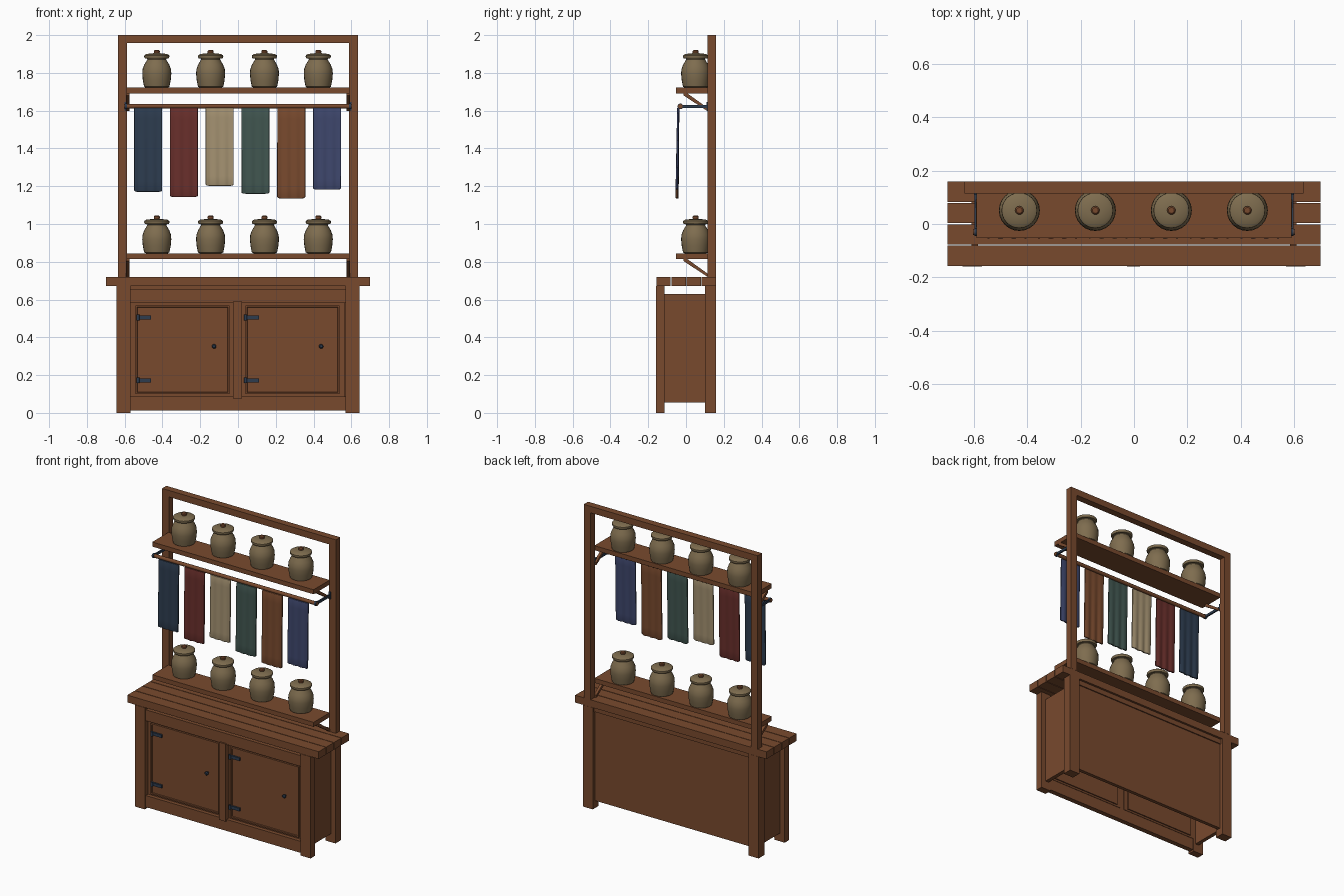
import bpy, bmesh, math
from mathutils import Vector

if "Cube" in bpy.data.objects:
    bpy.data.objects.remove(bpy.data.objects["Cube"], do_unlink=True)


def material(name, r, g, b):
    m = bpy.data.materials.new(name)
    m.use_nodes = True
    m.diffuse_color = (r, g, b, 1)
    m.node_tree.nodes["Principled BSDF"].inputs["Base Color"].default_value = (r, g, b, 1)
    return m


wood = material("brown wood", 0.19, 0.068, 0.027)
clay = material("clay", 0.21, 0.152, 0.078)
navy = material("dark navy", 0.026, 0.045, 0.078)
red = material("dull red", 0.14, 0.028, 0.024)
beige = material("beige", 0.37, 0.285, 0.165)
teal = material("grey teal", 0.052, 0.092, 0.08)
blue = material("dusty blue", 0.048, 0.062, 0.15)


def finish(name, bm, mat, smooth=False):
    bmesh.ops.recalc_face_normals(bm, faces=bm.faces)
    me = bpy.data.meshes.new(name)
    bm.to_mesh(me)
    bm.free()
    me.materials.append(mat)
    ob = bpy.data.objects.new(name, me)
    bpy.context.collection.objects.link(ob)
    if smooth:
        bpy.ops.object.select_all(action="DESELECT")
        ob.select_set(True)
        bpy.context.view_layer.objects.active = ob
        bpy.ops.object.shade_smooth_by_angle(angle=math.radians(40))
    return ob


def box(name, x, y, z, mat=wood):
    """Box from (min, max) pairs."""
    bm = bmesh.new()
    bmesh.ops.create_cube(bm, size=1)
    for v in bm.verts:
        v.co = Vector([(a + b) / 2 + c * (b - a) for (a, b), c in zip((x, y, z), v.co)])
    return finish(name, bm, mat)


def span(s, a, b):
    """A range on the side s (-1 or 1) of the centre line."""
    return tuple(sorted((s * a, s * b)))


def lathe(name, profile, centre, mat, axis="Z", sides=24):
    bm = bmesh.new()
    rings = []
    for r, h in profile:
        ring = []
        for i in range(sides):
            a = math.tau * i / sides
            p = Vector((r * math.cos(a), r * math.sin(a), h))
            if axis == "X":
                p = Vector((p.z, p.x, p.y))
            elif axis == "Y":
                p = Vector((p.x, -p.z, p.y))
            ring.append(bm.verts.new(p + Vector(centre)))
        rings.append(ring)
    for a, b in zip(rings, rings[1:]):
        for i in range(sides):
            j = (i + 1) % sides
            bm.faces.new((a[i], a[j], b[j], b[i]))
    bm.faces.new(rings[0])
    bm.faces.new(rings[-1])
    return finish(name, bm, mat, True)


def side_profile(name, points, x0, x1, mat=wood):
    """Extrude a (y, z) outline along x."""
    bm = bmesh.new()
    a = [bm.verts.new((x0, y, z)) for y, z in points]
    b = [bm.verts.new((x1, y, z)) for y, z in points]
    bm.faces.new(a)
    bm.faces.new(b)
    for i in range(len(a)):
        j = (i + 1) % len(a)
        bm.faces.new((a[i], a[j], b[j], b[i]))
    return finish(name, bm, mat)


# Counter top planks
for i in range(4):
    y = -0.157 + i * 0.08
    box("counter_plank", (-0.7, 0.7), (y, y + 0.076), (0.672, 0.72))

# Legs, side panels, uprights
for s in (-1, 1):
    box("front_leg", span(s, 0.57, 0.643), (-0.16, -0.113), (0, 0.672))
    box("back_leg", span(s, 0.57, 0.643), (0.1, 0.16), (0, 0.672))
    box("side_panel", span(s, 0.585, 0.61), (-0.113, 0.1), (0.055, 0.63))
    box("upright", span(s, 0.587, 0.636), (0.115, 0.16), (0.72, 2.0))

# Cabinet rails and back
box("top_rail", (-0.57, 0.57), (-0.15, -0.118), (0.583, 0.655))
box("bottom_rail", (-0.57, 0.57), (-0.15, -0.118), (0.012, 0.088))
box("centre_post", (-0.026, 0.022), (-0.16, -0.12), (0.077, 0.59))
box("back_panel", (-0.57, 0.57), (0.115, 0.138), (0.05, 0.64))
box("back_top_rail", (-0.57, 0.57), (0.112, 0.145), (0.64, 0.672))
box("frame_top", (-0.587, 0.587), (0.115, 0.16), (1.957, 2.0))

# Doors with raised panels, hinges and knobs
for x0, x1, hinge_x, knob_x in ((-0.555, -0.033, -0.535, -0.127), (0.028, 0.55, 0.035, 0.44)):
    box("door_stop", (x0 - 0.015, x1 + 0.015), (-0.125, -0.115), (0.088, 0.583))
    door = box("door", (x0 + 0.012, x1 - 0.012), (-0.138, -0.108), (0.1, 0.568))
    bm = bmesh.new()
    bm.from_mesh(door.data)
    front = [f for f in bm.faces if f.normal.y < -0.9]
    bmesh.ops.inset_region(bm, faces=front, thickness=0.012, depth=0)
    bmesh.ops.inset_region(bm, faces=front, thickness=0.003, depth=-0.006)
    bm.to_mesh(door.data)
    bm.free()
    for z in (0.172, 0.505):
        box("hinge_strap", (hinge_x, hinge_x + 0.075), (-0.143, -0.13), (z - 0.01, z + 0.01), navy)
        lathe("hinge_barrel", [(0.008, -0.015), (0.008, 0.015)], (hinge_x + 0.005, -0.143, z), navy, sides=10)
    lathe("door_knob", [(0.006, 0), (0.006, 0.01), (0.012, 0.014), (0.012, 0.02), (0.007, 0.025)],
          (knob_x, -0.13, 0.352), navy, "Y", 12)

# Shelves, diagonal braces, pots
POT = [(0.058, 0), (0.067, 0.005), (0.074, 0.04), (0.077, 0.075), (0.075, 0.098),
       (0.066, 0.122), (0.054, 0.142), (0.05, 0.15), (0.052, 0.158)]
LID = [(0.05, 0.153), (0.063, 0.155), (0.067, 0.163), (0.066, 0.171), (0.055, 0.178), (0.02, 0.182)]
KNOB = [(0.013, 0.178), (0.016, 0.186), (0.016, 0.194), (0.011, 0.199)]
for top in (0.845, 1.722):
    box("shelf", (-0.59, 0.59), (-0.053, 0.115), (top - 0.03, top))
    for s in (-1, 1):
        x0, x1 = span(s, 0.575, 0.593)
        u = top - 0.03
        side_profile("shelf_brace", [(-0.012, u), (-0.012, u - 0.012), (0.115, u - 0.095),
                                     (0.115, u - 0.078), (0.006, u)], x0, x1)
    for i in range(4):
        c = (-0.43 + i * 0.285, 0.051, top)
        lathe("pot_body", POT, c, clay)
        lathe("pot_lid", LID, c, clay)
        lathe("lid_knob", KNOB, c, wood, sides=12)

# Hanging rod and its iron arms
lathe("hanging_rod", [(0.012, -0.603), (0.012, 0.603)], (0, -0.03, 1.623), wood, "X", 12)
for s in (-1, 1):
    box("rod_arm", span(s, 0.588, 0.598), (-0.03, 0.118), (1.615, 1.631), navy)
    lathe("rod_collar", [(0.015, -0.006), (0.015, 0.006)], (s * 0.593, -0.03, 1.623), navy, "X", 12)
    box("arm_plate", span(s, 0.586, 0.6), (0.108, 0.118), (1.6, 1.646), navy)


def towel(name, cx, low, mat):
    """Thin hanging cloth with soft vertical folds and a rounded edge."""
    bm = bmesh.new()
    nx, nz, half, high = 18, 8, 0.074, 1.615
    grid = []
    for k in range(nz + 1):
        t = k / nz
        row = []
        for i in range(nx + 1):
            u = 2 * i / nx - 1
            fold = 0.003 * math.cos(u * math.pi * 3) * (0.3 + 0.7 * t)
            corner = 0.006 * abs(u) ** 12 if k == nz else 0
            row.append(bm.verts.new((cx + u * half, -0.041 - 0.006 * t + fold,
                                     high + (low - high) * t + corner)))
        grid.append(row)
    for a, b in zip(grid, grid[1:]):
        for i in range(nx):
            bm.faces.new((a[i], a[i + 1], b[i + 1], b[i]))
    ob = finish(name, bm, mat, True)
    solid = ob.modifiers.new("thickness", "SOLIDIFY")
    solid.thickness = 0.01
    solid.offset = 0
    bevel = ob.modifiers.new("soft_edge", "BEVEL")
    bevel.width = 0.003
    bevel.segments = 2


# Row of hanging cloths
cloths = [(navy, 1.17), (red, 1.143), (beige, 1.202), (teal, 1.16), (wood, 1.135), (blue, 1.182)]
for i, (mat, low) in enumerate(cloths):
    towel("hanging_cloth", -0.476 + i * 0.1895, low, mat)
